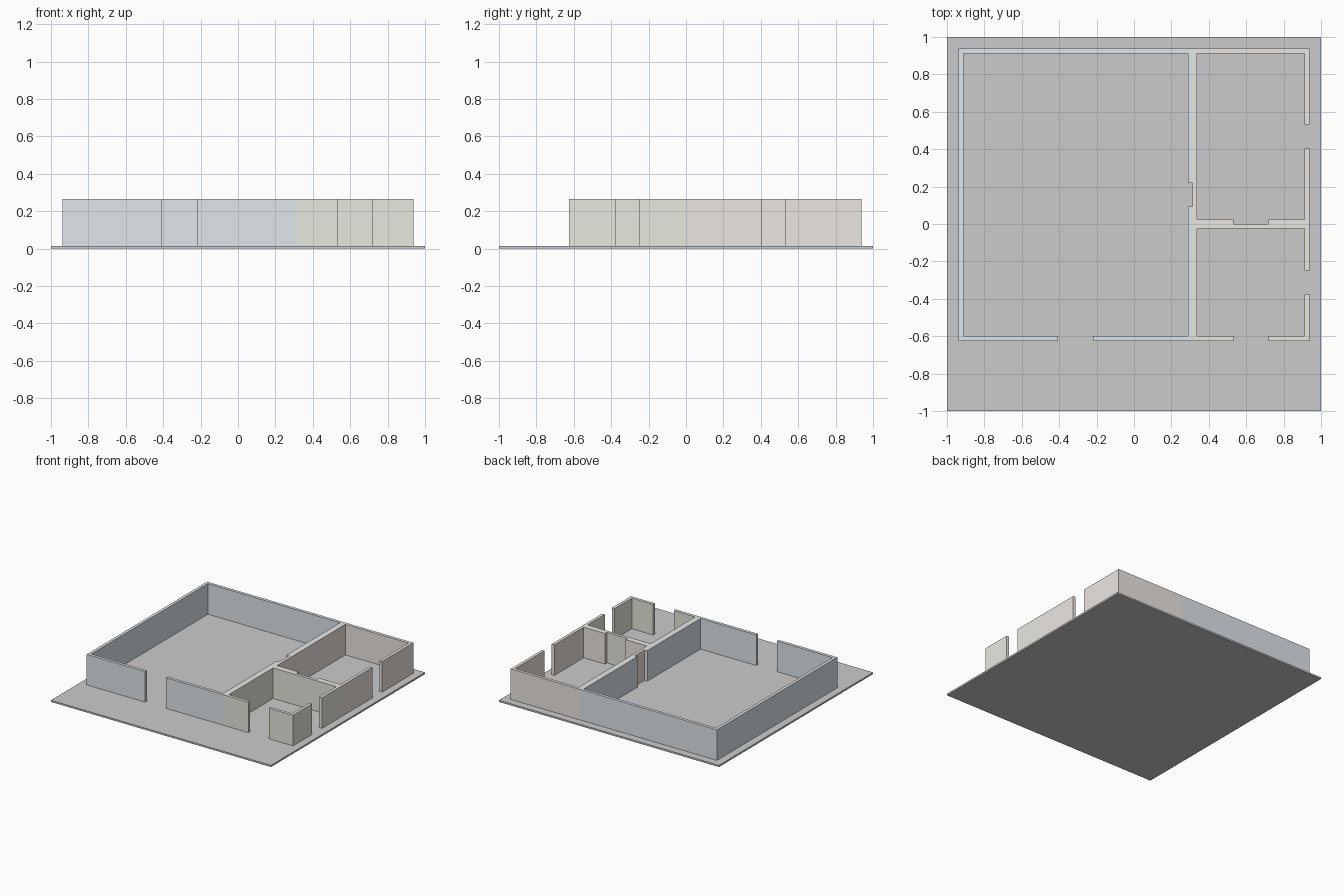
import bpy, bmesh
from mathutils import Vector

if "Cube" in bpy.data.objects:
    bpy.data.objects.remove(bpy.data.objects["Cube"])

FLOOR_TOP, WALL_TOP, THICK = 0.014, 0.265, 0.025
FRONT_DOOR, SIDE_DOOR = 0.094, 0.064   # half widths of the doorways


def finish(bm, name, colour=None):
    bmesh.ops.recalc_face_normals(bm, faces=bm.faces)
    mesh = bpy.data.meshes.new(name)
    bm.to_mesh(mesh)
    bm.free()
    obj = bpy.data.objects.new(name, mesh)
    bpy.context.collection.objects.link(obj)
    if colour:
        mat = bpy.data.materials.new(name + "_paint")
        mat.diffuse_color = (*colour, 1)
        mat.use_nodes = True
        mat.node_tree.nodes["Principled BSDF"].inputs["Base Color"].default_value = mat.diffuse_color
        mesh.materials.append(mat)


def room(name, x0, x1, y0, y1, colour):
    """Mitred wall ring with full-height doorways centred in the front and right sides."""
    corners = [Vector(p) for p in ((x0, y0), (x1, y0), (x1, y1), (x0, y1))]
    inward = [Vector(p) * THICK for p in ((1, 1), (-1, 1), (-1, -1), (1, -1))]
    sides = [(Vector((1, 0)), FRONT_DOOR, Vector((0, THICK))),
             (Vector((0, 1)), SIDE_DOOR, Vector((-THICK, 0)))]
    bm = bmesh.new()

    def station(p, offset):
        # wall cross-section: outer bottom, inner bottom, inner top, outer top
        q = p + offset
        return [bm.verts.new((*v, z)) for v, z in
                ((p, FLOOR_TOP), (q, FLOOR_TOP), (q, WALL_TOP), (p, WALL_TOP))]

    runs = [[]]
    for i in range(4):
        runs[-1].append(station(corners[i], inward[i]))
        if i < 2:
            direction, half, offset = sides[i]
            mid = (corners[i] + corners[i + 1]) / 2
            runs[-1].append(station(mid - direction * half, offset))
            runs.append([station(mid + direction * half, offset)])
    # the last run continues round into the first one
    runs[0] = runs.pop() + runs[0]

    for run in runs:
        for a, b in zip(run, run[1:]):
            for k in range(4):
                n = (k + 1) % 4
                bm.faces.new((a[k], a[n], b[n], b[k]))
        bm.faces.new(run[0])
        bm.faces.new(run[-1])
    finish(bm, name, colour)


# Floor slab
bm = bmesh.new()
bmesh.ops.create_cube(bm, size=1)
bmesh.ops.scale(bm, vec=(2, 2, FLOOR_TOP), verts=bm.verts)
bmesh.ops.translate(bm, vec=(0, 0, FLOOR_TOP / 2), verts=bm.verts)
finish(bm, "floor_slab")

# Three rooms standing back to back
room("large_room_walls", -0.9375, 0.3125, -0.625, 0.9375, (0.74, 0.79, 0.83))
room("back_room_walls", 0.3125, 0.9375, 0.0, 0.9375, (0.83, 0.79, 0.76))
room("front_room_walls", 0.3125, 0.9375, -0.625, 0.0, (0.80, 0.81, 0.74))
